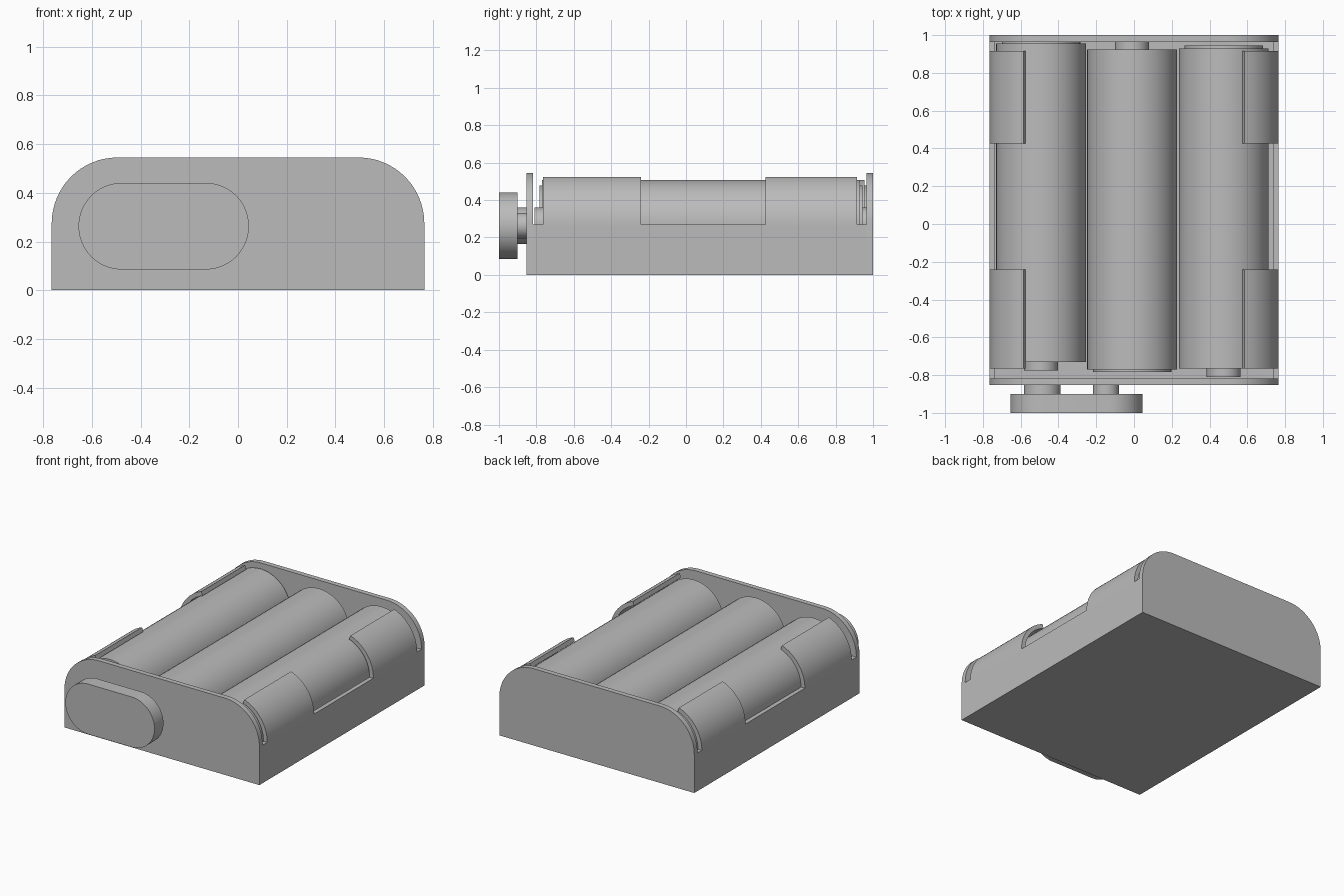
import bpy
import bmesh
from math import sin, cos, radians, tau

cube = bpy.data.objects.get("Cube")
if cube:
    bpy.data.objects.remove(cube, do_unlink=True)

grey = bpy.data.materials.new("light grey")
grey.use_nodes = True
colour = (0.5, 0.5, 0.5, 1)
grey.diffuse_color = colour
grey.node_tree.nodes["Principled BSDF"].inputs["Base Color"].default_value = colour

HALF_W = 0.765
AXIS_Z = 0.27
CORNER_X = 0.495
CORNER_R = 0.27
WALL = 0.03
FRONT, BACK = -0.853, 1.0
PLATE = 0.036


def arc(cx, cz, r, start, end, steps=16):
    """Points (x, z) along an arc, angles in degrees."""
    angles = [radians(start + (end - start) * i / steps) for i in range(steps + 1)]
    return [(cx + r * cos(a), cz + r * sin(a)) for a in angles]


def circle(cx, cz, r, sides=48):
    return [(cx + r * cos(tau * i / sides), cz + r * sin(tau * i / sides))
            for i in range(sides)]


def rect(x0, x1, z0, z1):
    return [(x0, z0), (x1, z0), (x1, z1), (x0, z1)]


def build(name, prisms):
    """One object from (profile, y start, y end) prisms."""
    bm = bmesh.new()
    for profile, y0, y1 in prisms:
        near = [bm.verts.new((x, y0, z)) for x, z in profile]
        far = [bm.verts.new((x, y1, z)) for x, z in profile]
        bm.faces.new(near)
        bm.faces.new(far[::-1])
        for i in range(len(near)):
            j = (i + 1) % len(near)
            bm.faces.new((near[j], near[i], far[i], far[j]))
    bmesh.ops.recalc_face_normals(bm, faces=bm.faces)
    mesh = bpy.data.meshes.new(name)
    bm.to_mesh(mesh)
    bm.free()
    mesh.materials.append(grey)
    obj = bpy.data.objects.new(name, mesh)
    bpy.context.collection.objects.link(obj)
    bpy.ops.object.select_all(action='DESELECT')
    obj.select_set(True)
    bpy.context.view_layer.objects.active = obj
    bpy.ops.object.shade_smooth_by_angle(angle=radians(30))
    return obj


# End plates with rounded upper corners
plate = ([(-HALF_W, 0), (HALF_W, 0)]
         + arc(CORNER_X, AXIS_Z + 0.005, CORNER_R, 0, 90)
         + arc(-CORNER_X, AXIS_Z + 0.005, CORNER_R, 90, 180))
build("front_plate", [(plate, FRONT, FRONT + PLATE)])
build("back_plate", [(plate, BACK - PLATE, BACK)])

# Tray floor and low side walls
inner = HALF_W - WALL
y0, y1 = FRONT + PLATE, BACK - PLATE
tray = [(-HALF_W, 0), (HALF_W, 0), (HALF_W, AXIS_Z), (inner, AXIS_Z),
        (inner, WALL), (-inner, WALL), (-inner, AXIS_Z), (-HALF_W, AXIS_Z)]
build("tray", [(tray, y0, y1)])

# Curved retaining clips on both sides
clip = (arc(CORNER_X, AXIS_Z, CORNER_R, 0, 70.5)
        + arc(CORNER_X, AXIS_Z, CORNER_R - WALL, 70.5, 0))
for side, sign in (("left", 1), ("right", -1)):
    profile = [(sign * x, z) for x, z in clip]
    build(side + "_front_clip", [(profile, -0.765, -0.24)])
    build(side + "_back_clip", [(profile, 0.425, 0.915)])

# Cells: body, raised negative disc and positive nub
cells = (("right_cell", -0.492, -0.73, 0.955, -1),
         ("middle_cell", -0.01, -0.77, 0.925, 1),
         ("left_cell", 0.475, -0.765, 0.93, -1))
for name, x, start, end, nub_dir in cells:
    nub, disc = (end, start) if nub_dir > 0 else (start, end)
    build(name, [
        (circle(x, AXIS_Z, 0.238), start, end),
        (circle(x, AXIS_Z, 0.09), nub, nub + nub_dir * 0.045),
        (circle(x, AXIS_Z, 0.208), disc, disc - nub_dir * 0.014),
    ])

# Connector block: rounded slab carried on two studs
SLAB_Z, SLAB_R = 0.263, 0.178
slab = (arc(0.045 - SLAB_R, SLAB_Z, SLAB_R, -90, 90, 24)
        + arc(-0.655 + SLAB_R, SLAB_Z, SLAB_R, 90, 270, 24))
build("connector_slab", [(slab, -1.0, -0.9)])
build("large_stud", [(circle(-0.485, SLAB_Z, 0.097), -0.9, FRONT)])
build("small_stud", [(circle(-0.148, SLAB_Z, 0.069), -0.9, FRONT)])
